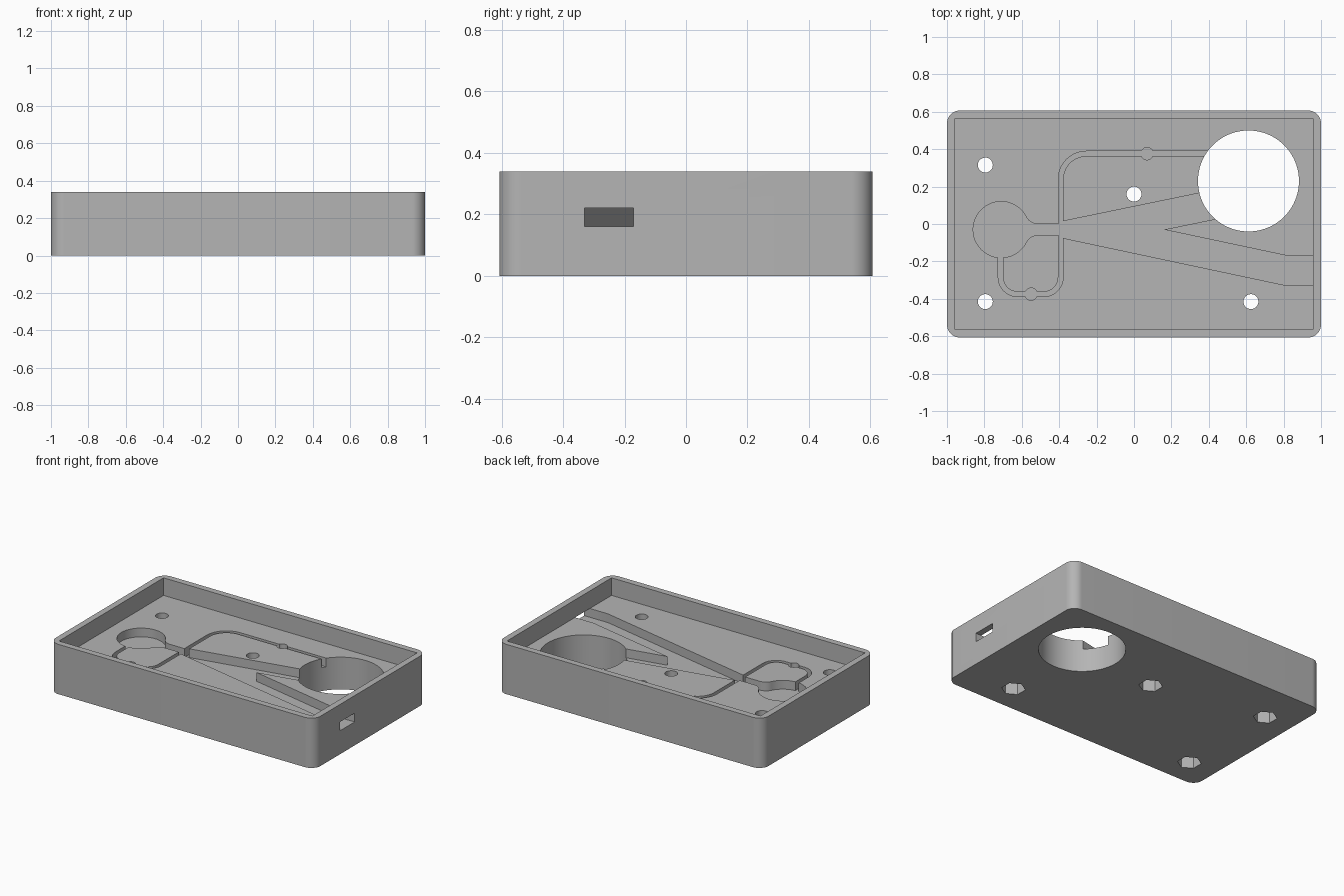
import bpy, bmesh
from math import cos, sin, radians
from mathutils import Vector

cube = bpy.data.objects.get("Cube")
if cube:
    bpy.data.objects.remove(cube, do_unlink=True)

grey = bpy.data.materials.new("mid grey")
grey.use_nodes = True
colour = (0.46, 0.46, 0.46, 1)
grey.diffuse_color = colour
grey.node_tree.nodes["Principled BSDF"].inputs["Base Color"].default_value = colour

HALF_Y, HEIGHT, FLOOR, GROOVE, WALL = 0.607, 0.34, 0.22, 0.16, 0.043
ABOVE = HEIGHT + 0.1


def arc(cx, cy, r, start, end, steps=16):
    angles = [radians(start + (end - start) * i / steps) for i in range(steps + 1)]
    return [(cx + r * cos(a), cy + r * sin(a)) for a in angles]


def circle(cx, cy, r, sides=64, turn=0):
    return arc(cx, cy, r, turn, turn + 360, sides)[:-1]


def rectangle(x0, x1, y0, y1):
    return [(x0, y0), (x1, y0), (x1, y1), (x0, y1)]


def ribbon(path, half):
    """Outline of a constant-width channel along a path."""
    pts = [Vector(p) for p in path]
    dirs = [(b - a).normalized() for a, b in zip(pts, pts[1:])]
    left, right = [], []
    for i, p in enumerate(pts):
        d = (dirs[max(i - 1, 0)] + dirs[min(i, len(dirs) - 1)]).normalized()
        n = Vector((-d.y, d.x)) * half
        left.append(p + n)
        right.append(p - n)
    return left + right[::-1]


def prism(name, outline, z0, z1):
    bm = bmesh.new()
    base = bm.faces.new([bm.verts.new((p[0], p[1], z0)) for p in outline])
    top = bmesh.ops.extrude_face_region(bm, geom=[base])["geom"]
    verts = [v for v in top if isinstance(v, bmesh.types.BMVert)]
    bmesh.ops.translate(bm, vec=(0, 0, z1 - z0), verts=verts)
    bmesh.ops.recalc_face_normals(bm, faces=bm.faces)
    mesh = bpy.data.meshes.new(name)
    bm.to_mesh(mesh)
    bm.free()
    mesh.materials.append(grey)
    obj = bpy.data.objects.new(name, mesh)
    bpy.context.collection.objects.link(obj)
    return obj


# Rounded block
corner = 0.07
cx, cy = 1 - corner, HALF_Y - corner
outline = []
for sx, sy, a in ((1, 1, 0), (-1, 1, 90), (-1, -1, 180), (1, -1, 270)):
    outline += arc(sx * cx, sy * cy, corner, a, a + 90, 12)
tray = prism("tray", outline, 0, HEIGHT)
bpy.context.view_layer.objects.active = tray
tray.select_set(True)


def cut(outline, z0, z1=ABOVE):
    cutter = prism("cutter", outline, z0, z1)
    cutter.hide_render = True
    mod = tray.modifiers.new("cut", "BOOLEAN")
    mod.operation, mod.solver, mod.object = "DIFFERENCE", "EXACT", cutter
    bpy.ops.object.modifier_apply(modifier=mod.name)
    bpy.data.objects.remove(cutter, do_unlink=True)


# Main square-cornered recess
inner_x, inner_y = 1 - WALL, HALF_Y - WALL
cut(rectangle(-inner_x, inner_x, -inner_y, inner_y), FLOOR)

# Round chamber with a filleted neck
cut(circle(-0.71, -0.03, 0.15), GROOVE)
neck = [(-0.65, 0.0)] + arc(-0.514, 0.07, 0.07, 207, 270)
neck += [(-0.37, 0.0), (-0.37, -0.06)]
neck += arc(-0.514, -0.13, 0.07, 90, 153) + [(-0.65, -0.06)]
cut(neck, GROOVE)

# Forked channel leading to the large hole and the side slot
cut([(-0.385, 0.014), (0.45, 0.186), (0.5, 0.04), (0.16, -0.03), (0.82, -0.17),
     (inner_x, -0.17), (inner_x, -0.33), (0.82, -0.33), (-0.385, -0.074)], GROOVE)

# Narrow side channels, each with a round bulge
upper = [(-0.392, -0.03)] + arc(-0.255, 0.239, 0.137, 180, 90) + [(0.45, 0.376)]
lower = [(-0.392, -0.03)] + arc(-0.482, -0.285, 0.09, 0, -90)
lower += arc(-0.623, -0.285, 0.09, -90, -180) + [(-0.713, -0.1)]
for path in (upper, lower):
    cut(ribbon(path, 0.013), GROOVE)
for x, y in ((0.07, 0.376), (-0.55, -0.375)):
    cut(circle(x, y, 0.033, 32), GROOVE)

# Slot through the side wall
cut(rectangle(0.9, 1.1, -0.33, -0.17), GROOVE, FLOOR)

# Large through hole
cut(circle(0.612, 0.23, 0.27, 96), -0.1)

# Screw holes with hexagonal nut pockets underneath
for x, y in ((-0.795, 0.315), (0, 0.16), (-0.795, -0.415), (0.625, -0.415)):
    cut(circle(x, y, 0.04, 32), -0.1)
    cut(circle(x, y, 0.075, 6, 30), -0.1, 0.1)

bpy.ops.object.shade_smooth_by_angle(angle=radians(30))
